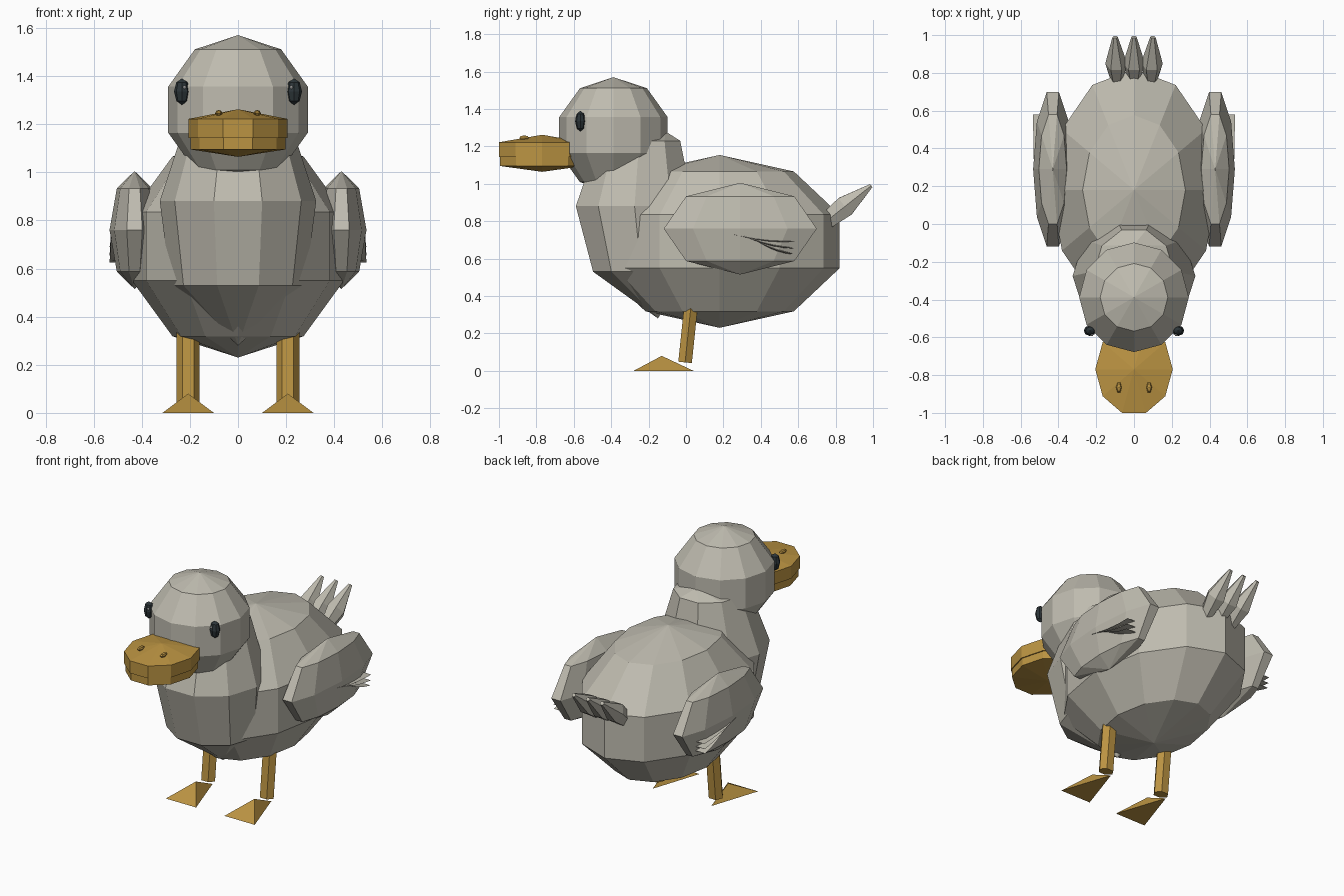
import bpy, bmesh, math
from mathutils import Vector, Matrix

if "Cube" in bpy.data.objects:
    bpy.data.objects.remove(bpy.data.objects["Cube"])


def material(name, rgb):
    m = bpy.data.materials.new(name)
    m.diffuse_color = (*rgb, 1)
    m.use_nodes = True
    m.node_tree.nodes["Principled BSDF"].inputs["Base Color"].default_value = m.diffuse_color
    return m


GREY = material("warm grey", (0.52, 0.50, 0.43))
ORANGE = material("orange", (0.50, 0.295, 0.055))
DARK = material("dark slate", (0.025, 0.035, 0.04))
WHITE = material("white", (0.85, 0.85, 0.85))


def finish(name, bm, mat):
    bmesh.ops.recalc_face_normals(bm, faces=bm.faces)
    me = bpy.data.meshes.new(name)
    bm.to_mesh(me)
    bm.free()
    me.materials.append(mat)
    ob = bpy.data.objects.new(name, me)
    bpy.context.collection.objects.link(ob)
    return ob


def loft(name, rings, n, mat, offset=0.0, frame=None):
    """Skin level rings (x, y, z, rx, ry); a zero radius makes a point."""
    bm = bmesh.new()
    loops = []
    for x, y, z, rx, ry in rings:
        if rx == 0:
            loops.append([bm.verts.new((x, y, z))] * n)
            continue
        angles = [offset + math.tau * i / n for i in range(n)]
        loops.append([bm.verts.new((x + rx * math.cos(a), y + ry * math.sin(a), z))
                      for a in angles])
    for a, b in zip(loops, loops[1:]):
        for i in range(n):
            j = (i + 1) % n
            bm.faces.new(list(dict.fromkeys((a[i], a[j], b[j], b[i]))))
    for end in (loops[0], loops[-1]):
        if end[0] is not end[1]:
            bm.faces.new(end)
    if frame:
        bm.transform(frame)
    return finish(name, bm, mat)


def ball(name, center, radius, n, bands, mat):
    """Faceted ellipsoid with upright poles."""
    rings = []
    for k in range(bands + 1):
        t = math.pi * k / bands
        s = math.sin(t) if 0 < k < bands else 0
        rings.append((center[0], center[1], center[2] - radius[2] * math.cos(t),
                      radius[0] * s, radius[1] * s))
    return loft(name, rings, n, mat)


def along(start, end):
    """Frame whose z axis runs from start to end, with x kept sideways."""
    start, end = Vector(start), Vector(end)
    z = (end - start).normalized()
    y = z.cross(Vector((1, 0, 0))).normalized()
    x = y.cross(z)
    rot = Matrix((x, y, z)).transposed().to_4x4()
    return Matrix.Translation(start) @ rot, (end - start).length


# Body, breast and head
ball("body", (0, 0.18, 0.692), (0.463, 0.675, 0.462), 12, 5, GREY)
loft("breast_and_neck", [
    (0, -0.15, 0.28, 0, 0),
    (0, -0.24, 0.53, 0.28, 0.27),
    (0, -0.275, 0.88, 0.325, 0.33),
    (0, -0.25, 1.23, 0.21, 0.23),
    (0, -0.11, 1.28, 0, 0)], 10, GREY)
ball("head", (0, -0.388, 1.26), (0.305, 0.305, 0.31), 12, 5, GREY)

# Bill in two halves with a narrow seam
BY = -0.769
loft("upper_bill", [
    (0, BY, 1.143, 0.205, 0.243),
    (0, BY, 1.222, 0.205, 0.243),
    (0, BY, 1.262, 0, 0)], 10, ORANGE)
loft("lower_bill", [
    (0, BY, 1.064, 0, 0),
    (0, BY, 1.095, 0.198, 0.236),
    (0, BY, 1.143, 0.198, 0.236)], 10, ORANGE)

# Tail feathers
for i in (-1, 0, 1):
    x = 0.1 * i
    frame, length = along((x * 0.9, 0.75, 0.80), (x, 0.99, 0.99))
    loft("tail_feather", [
        (0, 0, 0, 0.03, 0.05),
        (0, 0, 0.42 * length, 0.058, 0.065),
        (0, 0, length, 0.014, 0.012)], 6, GREY, frame=frame)


def wing_feather(name, s, y0, z0, y1, z1):
    """Thin curved sliver that starts on the wing and lifts off at the back."""
    bm = bmesh.new()
    strip = []
    for k in range(6):
        t = k / 5
        y = y0 + (y1 - y0) * t
        z = z0 + (z1 - z0) * t - 0.012 * math.sin(math.pi * t)
        outer = 0.529 + 0.006 * t
        h = 0.002 + 0.008 * math.sin(math.pi * t)
        strip.append([bm.verts.new(p) for p in (
            (s * 0.46, y, z + h), (s * outer, y, z), (s * 0.46, y, z - h))])
    for a, b in zip(strip, strip[1:]):
        for i in range(3):
            j = (i + 1) % 3
            bm.faces.new((a[i], a[j], b[j], b[i]))
    bm.faces.new(strip[0])
    bm.faces.new(strip[-1])
    finish(name, bm, GREY)


# Paired parts
for s, side in ((-1, "left"), (1, "right")):
    ball(side + "_wing", (s * 0.43, 0.29, 0.76), (0.104, 0.43, 0.245), 10, 4, GREY)
    for y0, z0, y1, z1 in ((0.25, 0.73, 0.58, 0.69),
                           (0.31, 0.72, 0.575, 0.655),
                           (0.37, 0.70, 0.57, 0.625)):
        wing_feather(side + "_wing_feather", s, y0, z0, y1, z1)

    # Eye with a small glint, and a nostril
    ball(side + "_eye", (s * 0.233, -0.565, 1.335), (0.033, 0.028, 0.055), 8, 4, DARK)
    ball(side + "_eye_glint", (s * 0.222, -0.587, 1.353), (0.007, 0.007, 0.007), 6, 4, WHITE)
    ball(side + "_nostril", (s * 0.08, -0.865, 1.246), (0.015, 0.03, 0.013), 6, 4, ORANGE)

    # Leg
    frame, length = along((s * 0.207, -0.005, 0.045), (s * 0.207, 0.028, 0.36))
    loft(side + "_leg", [(0, 0, 0, 0.048, 0.042),
                         (0, 0, length, 0.048, 0.042)], 6, ORANGE, frame=frame)

    # Three-cornered webbed foot
    bm = bmesh.new()
    heel, toe_a, toe_b, top = [bm.verts.new((s * 0.207 + x, y, z)) for x, y, z in (
        (0, 0.04, 0), (-0.107, -0.28, 0), (0.107, -0.28, 0), (0, -0.13, 0.08))]
    for f in ((heel, toe_a, toe_b), (heel, toe_a, top), (toe_a, toe_b, top), (toe_b, heel, top)):
        bm.faces.new(f)
    finish(side + "_foot", bm, ORANGE)
